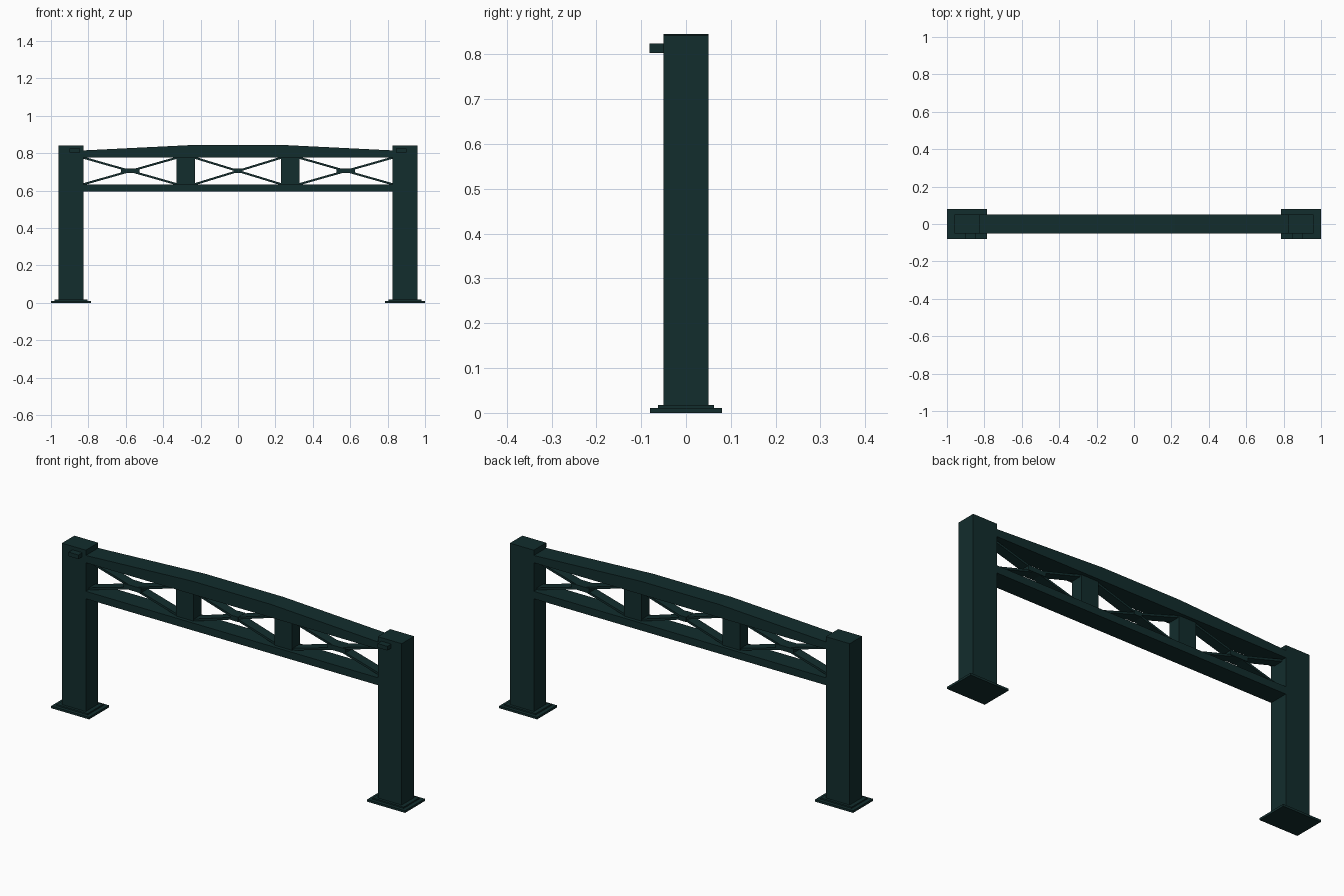
import bpy, bmesh, math

if "Cube" in bpy.data.objects:
    bpy.data.objects.remove(bpy.data.objects["Cube"])

mat = bpy.data.materials.new("dark_teal_paint")
mat.diffuse_color = (0.006, 0.026, 0.026, 1)
mat.use_nodes = True
mat.node_tree.nodes["Principled BSDF"].inputs["Base Color"].default_value = mat.diffuse_color


def extrude(name, profile, y0, y1):
    """Prism from an (x, z) outline, extruded along y."""
    bm = bmesh.new()
    face = bm.faces.new([bm.verts.new((x, y0, z)) for x, z in profile])
    new = bmesh.ops.extrude_face_region(bm, geom=[face])["geom"]
    verts = [v for v in new if isinstance(v, bmesh.types.BMVert)]
    bmesh.ops.translate(bm, verts=verts, vec=(0, y1 - y0, 0))
    bmesh.ops.recalc_face_normals(bm, faces=bm.faces[:])
    mesh = bpy.data.meshes.new(name)
    bm.to_mesh(mesh)
    bm.free()
    mesh.materials.append(mat)
    obj = bpy.data.objects.new(name, mesh)
    bpy.context.collection.objects.link(obj)
    return obj


def box(name, x0, x1, y0, y1, z0, z1):
    return extrude(name, [(x0, z0), (x1, z0), (x1, z1), (x0, z1)], y0, y1)


def bar(name, a, b, t, depth):
    """Flat strip between two (x, z) points."""
    dx, dz = b[0] - a[0], b[1] - a[1]
    n = math.hypot(dx, dz)
    ox, oz = -dz / n * t / 2, dx / n * t / 2
    return extrude(name, [(a[0] + ox, a[1] + oz), (a[0] - ox, a[1] - oz),
                          (b[0] - ox, b[1] - oz), (b[0] + ox, b[1] + oz)],
                   -depth / 2, depth / 2)


# Posts with stepped feet, front brackets and truss uprights
for side, s in (("left", -1), ("right", 1)):
    box(side + "_base_plate", s * 0.785, s * 1.0, -0.08, 0.08, 0, 0.011)
    box(side + "_base_step", s * 0.805, s * 0.98, -0.063, 0.063, 0.011, 0.018)
    box(side + "_post", s * 0.825, s * 0.96, -0.05, 0.05, 0.018, 0.842)
    box(side + "_front_bracket", s * 0.845, s * 0.9, -0.081, -0.05, 0.803, 0.824)
    box(side + "_truss_upright", s * 0.23, s * 0.328, -0.032, 0.032, 0.63, 0.78)

# Chords
box("bottom_chord", -0.825, 0.825, -0.05, 0.05, 0.594, 0.632)
extrude("top_chord", [(-0.825, 0.778), (0.825, 0.778), (0.825, 0.815),
                      (0.22, 0.845), (-0.22, 0.845), (-0.825, 0.815)], -0.05, 0.05)

# Cross bracing with a hub in each panel
panels = (("left", -0.827, -0.326, 0.05), ("middle", -0.232, 0.232, 0.021),
          ("right", 0.326, 0.827, 0.05))
for name, x0, x1, hub in panels:
    bar(name + "_brace_rising", (x0, 0.634), (x1, 0.776), 0.011, 0.05)
    bar(name + "_brace_falling", (x0, 0.776), (x1, 0.634), 0.011, 0.05)
    c = (x0 + x1) / 2
    box(name + "_brace_hub", c - hub, c + hub, -0.029, 0.029, 0.693, 0.718)
